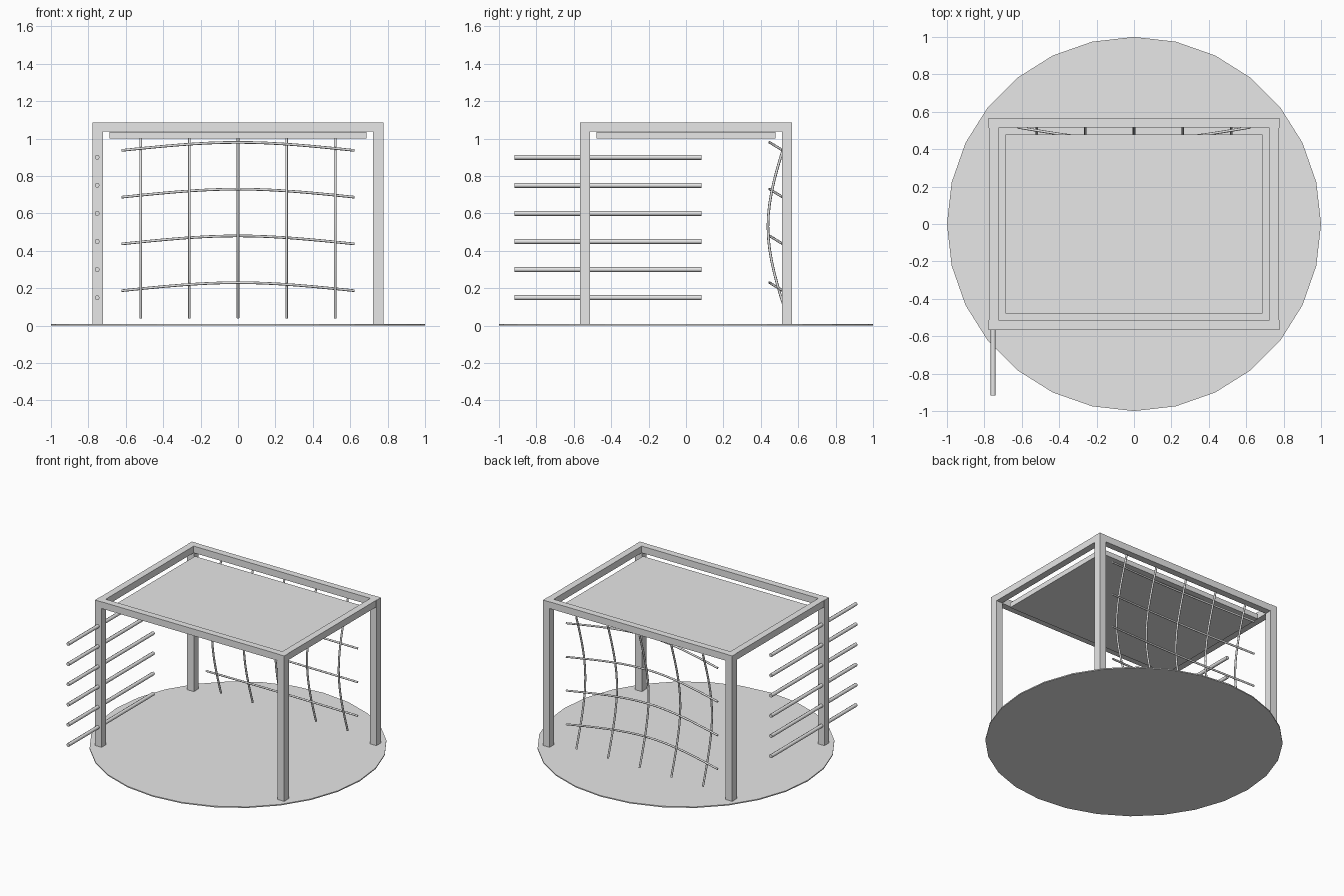
import bpy
import math

cube = bpy.data.objects.get("Cube")
if cube:
    bpy.data.objects.remove(cube, do_unlink=True)

GREY = (0.8, 0.8, 0.8, 1.0)
grey = bpy.data.materials.new("light_grey")
grey.use_nodes = True
grey.diffuse_color = GREY
grey.node_tree.nodes["Principled BSDF"].inputs["Base Color"].default_value = GREY


def finish(name, smooth=False):
    ob = bpy.context.object
    ob.name = name
    ob.data.materials.clear()
    ob.data.materials.append(grey)
    if smooth:
        bpy.ops.object.shade_smooth_by_angle(angle=math.radians(50))
    return ob


def box(name, centre, size):
    bpy.ops.mesh.primitive_cube_add(size=1, location=centre)
    ob = finish(name)
    ob.scale = size
    bpy.ops.object.transform_apply(location=False, rotation=False, scale=True)


def rod(name, points, radius):
    curve = bpy.data.curves.new(name, "CURVE")
    curve.dimensions = "3D"
    curve.bevel_depth = radius
    curve.bevel_resolution = 2
    curve.use_fill_caps = True
    spline = curve.splines.new("POLY")
    spline.points.add(len(points) - 1)
    for p, co in zip(spline.points, points):
        p.co = (*co, 1)
    ob = bpy.data.objects.new(name, curve)
    bpy.context.collection.objects.link(ob)
    bpy.ops.object.select_all(action="DESELECT")
    ob.select_set(True)
    bpy.context.view_layer.objects.active = ob
    bpy.ops.object.convert(target="MESH")
    finish(name, smooth=True)


def bend(t):
    # Natural spline: rounded in the middle, nearly straight at the ends
    t = abs(t)
    return 1.5 * t ** 2 - 0.5 * t ** 3


# Round ground disc
bpy.ops.mesh.primitive_cylinder_add(vertices=28, radius=1, depth=0.008, location=(0, 0, 0.004))
finish("ground_disc")

# Four posts and the top frame
PX, PY, W, TOP = 0.75, 0.541, 0.054, 1.087
for side, sx in (("right", -1), ("left", 1)):
    for end, sy in (("front", -1), ("back", 1)):
        box(f"{end}_{side}_post", (sx * PX, sy * PY, TOP / 2), (W, W, TOP))
    box(f"{side}_beam", (sx * PX, 0, TOP - 0.025), (0.05, 2 * PY - W, 0.05))
for end, sy in (("front", -1), ("back", 1)):
    box(f"{end}_beam", (0, sy * PY, TOP - 0.025), (2 * PX - W, 0.05, 0.05))

# Roof panel hung inside the frame
box("roof_panel", (0, 0, 1.018), (1.375, 0.955, 0.037))

# Ladder of straight bars through the front right post
for i in range(6):
    z = 0.15 * (i + 1)
    rod(f"ladder_bar_{i + 1}", [(-0.753, -0.918, z), (-0.753, 0.082, z)], 0.013)

# Curved lattice at the back
steps = [i / 8 - 1 for i in range(17)]
for i in range(5):
    x = 0.26 * (i - 2)
    rod(f"lattice_upright_{i + 1}",
        [(x, 0.438 + 0.106 * bend(t), 0.53 + 0.49 * t) for t in steps], 0.007)
for i in range(4):
    z = 0.23 + 0.25 * i
    rod(f"lattice_crossbar_{i + 1}",
        [(0.622 * t, 0.447 + 0.07 * bend(t), z - 0.043 * bend(t)) for t in steps], 0.007)
